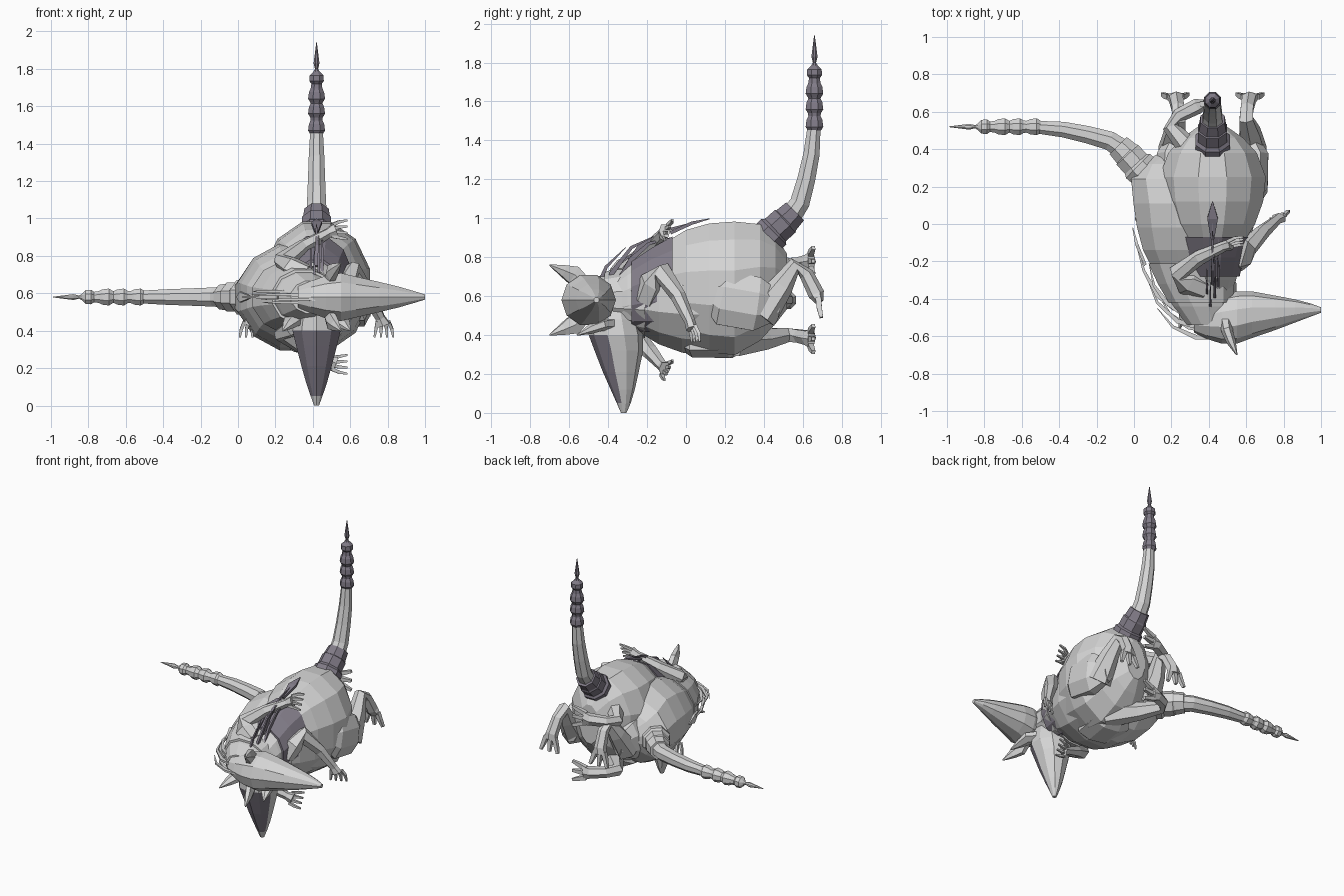
import bpy, bmesh, math
from mathutils import Vector as V


def material(name, rgb):
    m = bpy.data.materials.new(name)
    m.diffuse_color = (*rgb, 1)
    return m


GREY = material("pale_grey", (0.66, 0.66, 0.66))
PURPLE = material("dusky_purple", (0.22, 0.20, 0.245))


# Creature space is (sideways, downwards, backwards); each creature has its own placing
def place_a(p):
    return V((0.42 + p.x, p.y, p.z))


def place_b(p):
    # Slightly longer snout and flatter back
    flat = min(1, max(0, (0.4 - p.y) / 0.2)) * min(1, max(0, (p.z - 0.7) / 0.25))
    d = p.z - max(0, 0.3 - p.z) * 0.17 - 0.04 * flat
    return V((0.95 - d, p.y - 0.14, 0.58 + p.x))


def build(name, bm, place, mats, rule=None):
    """Place the mesh, colour its faces by an optional rule and link it."""
    bm.normal_update()
    if rule:
        bmesh.ops.recalc_face_normals(bm, faces=bm.faces)
        for f in bm.faces:
            f.material_index = 1 if rule(f) else 0
    for v in bm.verts:
        v.co = place(v.co)
    bmesh.ops.recalc_face_normals(bm, faces=bm.faces)
    me = bpy.data.meshes.new(name)
    bm.to_mesh(me)
    bm.free()
    for m in mats:
        me.materials.append(m)
    ob = bpy.data.objects.new(name, me)
    bpy.context.collection.objects.link(ob)
    return ob


def loft(bm, path, radii, sides=8, axis=None):
    """Capped tube along a path; each radius is (sideways, other)."""
    path = [V(p) for p in path]
    rings = []
    for i, p in enumerate(path):
        t = V(axis) if axis else (path[min(i + 1, len(path) - 1)] - path[max(i - 1, 0)]).normalized()
        a = V((1, 0, 0)) if abs(t.x) < 0.9 else V((0, 0, 1))
        a = (a - t * a.dot(t)).normalized()
        b = t.cross(a)
        r = radii[i] if isinstance(radii[i], tuple) else (radii[i], radii[i])
        rings.append([bm.verts.new(p + a * r[0] * math.cos(k) + b * r[1] * math.sin(k))
                      for k in (math.tau * (j + 0.5) / sides for j in range(sides))])
    for r, s in zip(rings, rings[1:]):
        for j in range(sides):
            k = (j + 1) % sides
            bm.faces.new((r[j], r[k], s[k], s[j]))
    bm.faces.new(rings[0])
    bm.faces.new(rings[-1])


# (height, half width, front, back) rings from the rump to the neck
BODY = [(0.52, 0.08, 0.53, 0.82), (0.46, 0.17, 0.45, 0.92), (0.38, 0.245, 0.36, 0.98),
        (0.25, 0.295, 0.285, 0.995), (0.12, 0.28, 0.30, 0.985), (0.0, 0.235, 0.34, 0.95),
        (-0.08, 0.185, 0.38, 0.90), (-0.18, 0.16, 0.42, 0.84), (-0.30, 0.13, 0.43, 0.755),
        (-0.40, 0.09, 0.45, 0.67)]
VEST = [(-0.07, 0.19, 0.375, 0.903), (-0.18, 0.16, 0.42, 0.84), (-0.28, 0.137, 0.43, 0.77)]
# (distance, height, half width, half height) rings from the skull to the nose
HEAD = [(0.63, -0.38, 0.06, 0.06), (0.56, -0.375, 0.09, 0.10), (0.48, -0.37, 0.12, 0.13),
        (0.40, -0.36, 0.135, 0.14), (0.32, -0.345, 0.115, 0.125), (0.21, -0.335, 0.085, 0.092),
        (0.12, -0.325, 0.058, 0.062), (0.05, -0.32, 0.033, 0.036), (0, -0.32, 0.014, 0.014)]


def body_rings(bm, rings, grow=0.0, sides=12):
    loft(bm, [(0, y, (f + b) / 2) for y, w, f, b in rings],
         [(w + grow, (b - f) / 2 + grow) for y, w, f, b in rings], sides, axis=(0, 1, 0))


def creature(tag, place, accent, drop):
    def part(name, make, mat=GREY, rule=None):
        bm = bmesh.new()
        make(bm)
        mats = [mat, accent] if rule else [mat]
        return build(tag + "_" + name, bm, place, mats, rule)

    part("body", lambda bm: body_rings(bm, BODY))
    part("vest", lambda bm: body_rings(bm, VEST, 0.013), accent)

    # Head with a coloured crown
    part("head", lambda bm: loft(bm, [(0, y, d) for d, y, w, h in HEAD],
                                 [(w, h) for d, y, w, h in HEAD], 10, axis=(0, 0, -1)),
         rule=lambda f: f.normal.y < -0.5 and 0.04 < f.calc_center_median().z < 0.37)

    # Tail: collar, bending shaft, knobbly rings and a dart tip
    part("tail_collar", lambda bm: loft(
        bm, [(0, 0.39, 0.87), (0, 0.45, 0.93), (0, 0.46, 0.94), (0, 0.51, 0.985), (0, 0.515, 0.99), (0, 0.56, 1.035)],
        [0.10, 0.10, 0.085, 0.085, 0.078, 0.07]), accent)
    part("tail", lambda bm: loft(
        bm, [(0, 0.53, 1.0), (0, 0.585, 1.08), (0, 0.618, 1.2), (0, 0.645, 1.33), (0, 0.657, 1.46)],
        [0.06, 0.055, 0.05, 0.045, 0.037]))
    knobs = []
    for z in (1.45, 1.54, 1.62):
        knobs += [(z, 0.036), (z + 0.02, 0.049), (z + 0.055, 0.044), (z + 0.075, 0.034)]
    knobs += [(1.72, 0.03), (1.735, 0.042), (1.765, 0.04), (1.785, 0.018),
              (1.80, 0.009), (1.83, 0.017), (1.94, 0.002)]
    part("tail_rings", lambda bm: loft(bm, [(0, 0.66, z) for z, r in knobs],
                                       [r for z, r in knobs]), accent)

    # Long swept-back mane spikes
    def mane(bm):
        for u, pts in ((0.0, ((-0.31, 0.74), (-0.24, 0.85), (-0.11, 0.935), (0.02, 0.975))),
                       (0.012, ((-0.41, 0.60), (-0.38, 0.72), (-0.28, 0.85), (-0.16, 0.91))),
                       (-0.012, ((-0.46, 0.52), (-0.465, 0.62), (-0.41, 0.75), (-0.31, 0.85))),
                       (0.03, ((-0.33, 0.70), (-0.28, 0.79), (-0.19, 0.87), (-0.08, 0.90))),
                       (-0.03, ((-0.43, 0.55), (-0.41, 0.66), (-0.34, 0.77), (-0.24, 0.84)))):
            loft(bm, [(u, y, z) for y, z in pts],
                 [(0.012, 0.022), (0.010, 0.018), (0.007, 0.012), 0.002], 4)
    part("mane", mane, accent)
    # Spade-shaped ornament lying on the back
    part("back_spade", lambda bm: loft(
        bm, [(0, -0.08, 0.925), (0, 0.03, 0.975), (0, 0.12, 0.997)],
        [(0.012, 0.012), (0.04, 0.012), (0.003, 0.003)], 4), accent)

    for s, side in ((-1, "left"), (1, "right")):
        # Broad pointed ear
        part(side + "_ear", lambda bm: loft(
            bm, [(s * 0.08, -0.38, 0.46), (s * 0.13, -0.44, 0.45), (s * 0.15, -0.49, 0.43),
                 (s * 0.18, -0.56, 0.40)],
            [(0.04, 0.035), (0.055, 0.03), (0.035, 0.025), 0.004], 6))

        # Arm, hand and fingers
        def arm(bm):
            loft(bm, [(s * 0.11, -0.21, 0.58), (s * 0.15, -0.17, 0.67), (s * 0.19, -0.12, 0.72),
                      (s * 0.27, -0.04, 0.60), (s * 0.34, 0.02, 0.47), (s * 0.355, 0.03, 0.43)],
                 [0.065, 0.07, 0.055, 0.04, 0.028, (0.042, 0.03)], 6)
            for i in range(4):
                o = (i - 1.5) * 0.028
                loft(bm, [(s * 0.355 + o * 0.7, 0.03 + o * 0.4, 0.45),
                          (s * 0.36 + o, 0.045 + o * 0.5, 0.41),
                          (s * 0.36 + o * 1.2, 0.05 + o * 0.5, 0.365)], [0.013, 0.012, 0.007], 4)
        part(side + "_arm", arm)

        # Haunch, hind leg, foot and toes
        def leg(bm):
            loft(bm, [(s * 0.2, 0.1, 0.62), (s * 0.23, 0.19, 0.59), (s * 0.225, 0.36, 0.56),
                      (s * 0.19, 0.47, 0.55)],
                 [(0.04, 0.06), (0.07, 0.15), (0.08, 0.15), (0.05, 0.08)], 8)
            loft(bm, [(s * 0.21, 0.38, 0.50), (s * 0.2, 0.49 + drop / 2, 0.65),
                      (s * 0.18, 0.56 + drop, 0.755), (s * 0.185, 0.62 + drop, 0.71),
                      (s * 0.195, 0.67 + drop, 0.61), (s * 0.2, 0.685 + drop, 0.57)],
                 [0.09, 0.062, 0.042, 0.038, 0.042, (0.055, 0.022)], 6)
            for i in (-1, 0, 1):
                loft(bm, [(s * 0.2 + i * 0.033, 0.68 + drop, 0.59),
                          (s * 0.2 + i * 0.05, 0.685 + drop, 0.54),
                          (s * 0.2 + i * 0.068, 0.695 + drop, 0.49)], [0.021, 0.019, 0.013], 4)
        part(side + "_leg", leg)


creature("first", place_a, PURPLE, 0.0)
creature("second", place_b, GREY, 0.1)
